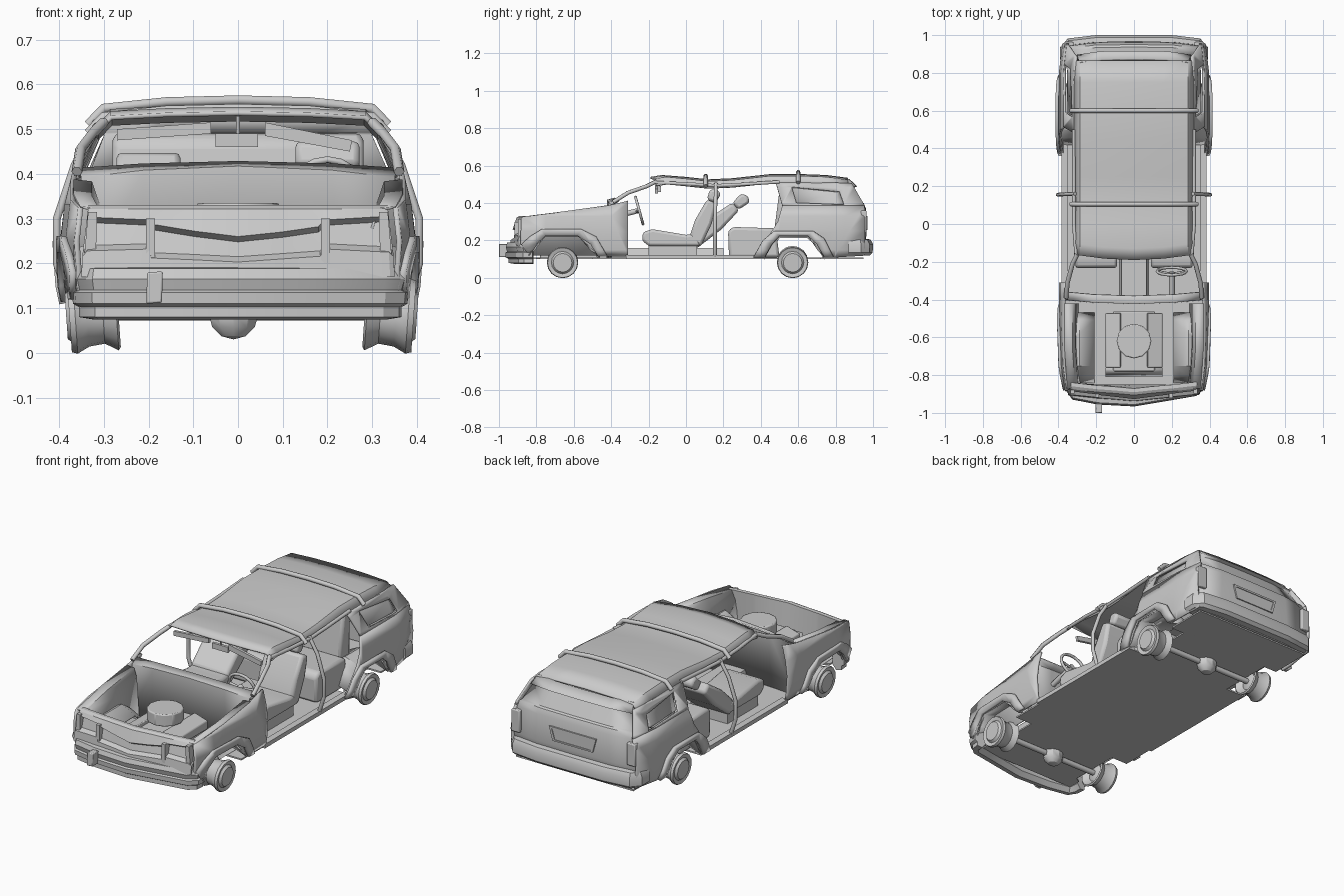
import bpy, bmesh, math
from mathutils import Vector, Matrix

if "Cube" in bpy.data.objects:
    bpy.data.objects.remove(bpy.data.objects["Cube"])

def lerp(tab, v):
    if v <= tab[0][0]: return tab[0][1]
    for (a, p), (b, q) in zip(tab, tab[1:]):
        if v <= b: return p + (q - p) * (v - a) / (b - a)
    return tab[-1][1]

SECTION = [(.08, .37), (.15, .385), (.25, .392), (.33, .382), (.40, .365), (.48, .325), (.53, .30)]
PLAN = [(-.93, .90), (-.75, .97), (-.4, 1.0), (.4, 1.0), (.8, 1.0), (.96, .95)]
def side(y, z):
    return lerp(SECTION, z) * lerp(PLAN, y)

def finish(name, bm, mirror=False, thick=0, bevel=0, angle=30):
    bmesh.ops.remove_doubles(bm, verts=bm.verts, dist=1e-5)
    bmesh.ops.recalc_face_normals(bm, faces=bm.faces)
    me = bpy.data.meshes.new(name)
    bm.to_mesh(me); bm.free()
    ob = bpy.data.objects.new(name, me)
    bpy.context.collection.objects.link(ob)
    bpy.ops.object.select_all(action='DESELECT')
    ob.select_set(True)
    bpy.context.view_layer.objects.active = ob
    if angle:
        bpy.ops.object.shade_smooth_by_angle(angle=math.radians(angle))
    if thick:
        m = ob.modifiers.new('thick', 'SOLIDIFY'); m.thickness = thick; m.offset = 0
    if bevel:
        m = ob.modifiers.new('bevel', 'BEVEL'); m.width = bevel; m.segments = 2
    if mirror:
        ob.modifiers.new('mirror', 'MIRROR')
    return ob

def loft(name, rings, closed=False, caps=False, **kw):
    bm = bmesh.new()
    vs = [[bm.verts.new(p) for p in r] for r in rings]
    n = len(rings[0])
    for a, b in zip(vs, vs[1:]):
        for i in range(n if closed else n - 1):
            j = (i + 1) % n
            bm.faces.new((a[i], a[j], b[j], b[i]))
    if caps:
        bm.faces.new(vs[0]); bm.faces.new(vs[-1])
    return finish(name, bm, **kw)

def prism(name, pts, lo, hi, axis='x', **kw):
    place = {'x': lambda p, h: (h, p[0], p[1]), 'y': lambda p, h: (p[0], h, p[1]),
             'z': lambda p, h: (p[0], p[1], h)}[axis]
    return loft(name, [[place(p, h) for p in pts] for h in (lo, hi)], True, True, **kw)

def box(name, x0, x1, y0, y1, z0, z1, **kw):
    return prism(name, [(x0, y0), (x1, y0), (x1, y1), (x0, y1)], z0, z1, 'z', **kw)

def panel(name, polys, off=0, thick=.012):
    # flat outline in (y, z) wrapped on the body side curve
    bm = bmesh.new()
    for poly in polys:
        bm.faces.new([bm.verts.new((0, y, z)) for y, z in poly])
    bmesh.ops.triangulate(bm, faces=bm.faces)
    cuts = [((0, 0, z), (0, 0, 1)) for z, _ in SECTION[1:-1]] + [((0, y, 0), (0, 1, 0)) for y in (-.75, .8)]
    for co, no in cuts:
        bmesh.ops.bisect_plane(bm, geom=bm.verts[:] + bm.edges[:] + bm.faces[:], plane_co=co, plane_no=no)
    for v in bm.verts:
        v.co.x = side(v.co.y, v.co.z) + off
    return finish(name, bm, mirror=True, thick=thick)

def strip(a, b):
    return [(a[i], a[i + 1], b[i + 1], b[i]) for i in range(len(a) - 1)]

def sweep(name, path, profile, sign):
    rings = []
    for i, p in enumerate(path):
        t = (Vector(path[min(i + 1, len(path) - 1)]) - Vector(path[max(i - 1, 0)])).normalized()
        n = Vector((t.y, -t.x)) * sign
        rings.append([(p[0] + n.x * o, p[1] + n.y * o, z) for o, z in profile])
    return loft(name, rings, True, True)

def tube(name, pts, r, cyclic=False, mirror=False):
    cu = bpy.data.curves.new(name, 'CURVE')
    cu.dimensions = '3D'; cu.bevel_depth = r; cu.bevel_resolution = 1; cu.use_fill_caps = True
    sp = cu.splines.new('POLY')
    sp.points.add(len(pts) - 1)
    for q, p in zip(sp.points, pts): q.co = (*p, 1)
    sp.use_cyclic_u = cyclic
    ob = bpy.data.objects.new(name, cu)
    bpy.context.collection.objects.link(ob)
    if mirror: ob.modifiers.new('mirror', 'MIRROR')

def cut(ob, cutter):
    m = ob.modifiers.new('recess', 'BOOLEAN'); m.operation = 'DIFFERENCE'; m.object = cutter
    cutter.hide_render = True; cutter.hide_viewport = True

# body sides: front fenders, rear quarters, window surrounds and flares
f_in = [(-.84, .12), (-.80, .18), (-.75, .225), (-.58, .225), (-.51, .18), (-.47, .115)]
f_out = [(-.88, .18), (-.83, .225), (-.77, .26), (-.56, .26), (-.48, .22), (-.42, .115)]
r_in = [(.42, .11), (.46, .18), (.50, .225), (.65, .225), (.70, .18), (.74, .11)]
r_out = [(.36, .11), (.41, .20), (.47, .25), (.68, .25), (.74, .21), (.79, .11)]
panel('front_fender', [[(-.885, .19), (-.88, .325), (-.65, .353), (-.42, .385), (-.31, .41), (-.31, .115)]
                       + f_in[::-1] + [(-.87, .12)]])
panel('front_flare', strip(f_in, f_out), .012, .016)
panel('rear_quarter', [[(.37, .11), (.49, .30), (.515, .385), (.955, .385), (.955, .12)] + [(.79, .11)] + r_in[::-1]])
panel('rear_flare', strip(r_in, r_out), .015, .016)
w_in = [(.565, .485), (.59, .40), (.845, .39), (.82, .46)]
w_out = [(.48, .51), (.515, .385), (.955, .385), (.885, .505)]
panel('window_surround', strip(w_in + w_in[:1], w_out + w_out[:1]))
panel('side_window', [w_in], -.014, .004)
box('sill', .35, .385, -.32, .42, .10, .122, mirror=True)
box('tail_lamp', .32, .370, .935, .965, .24, .36, mirror=True, bevel=.005)

# open engine bay: rim ledges, firewall and cowl
loft('bay_rim', [[(side(y, z), y, z), (side(y, z) - .04, y, z - .004), (side(y, z) - .055, y, z - .05),
                  (side(y, z) - .07, y, .12)] for y, z in ((-.87, .325), (-.65, .353), (-.42, .385))],
     mirror=True, thick=.006)
loft('firewall', [[(w * t, y + .02 * t * t, z - .025 * t * t * k) for t in (-1, -.6, 0, .6, 1)]
                  for y, z, w, k in ((-.42, .11, .37, 0), (-.42, .415, .35, 1), (-.38, .425, .355, .6))], thick=.008)

# dented nose: bands between lamp and grille openings, each opening set back
NOSE_Y = [(-.35, .025), (-.31, .008), (-.17, .005), (0, -.01), (.17, .008), (.32, .012), (.35, .03)]
def nose_pt(x, z, back=0):
    return (x * (1 - .35 * max(0, z - .20)), lerp([(.17, -.93), (.225, -.925), (.31, -.905), (.33, -.89)], z) + lerp(NOSE_Y, x) + back, z)
NX = (-.35, -.34, -.20, -.195, -.1, 0, .1, .185, .20, .34, .35)
LOW = (.215, .228, .232, .212, .208, .203, .21, .216, .232, .225, .215)
HIGH = (.31, .303, .297, .287, .272, .26, .27, .282, .297, .305, .31)
rows = []
for i, x in enumerate(NX):
    top = nose_pt(x, .329)
    rows.append([nose_pt(x, .17), nose_pt(x, LOW[i]), nose_pt(x, LOW[i] + .012, .022), nose_pt(x, HIGH[i] - .012, .022),
                 nose_pt(x, HIGH[i]), nose_pt(x, .322), (top[0], top[1] + .01, .33), (top[0], top[1] + .03, .329), (top[0], -.85, .18)])
loft('nose', rows, True, True, angle=20)
for s in (-1, 1):
    prism('lamp_divider', [(s * .186, .20), (s * .206, .20), (s * .206, .30), (s * .186, .30)], -.918, -.88, 'y')
    prism('nose_corner', [(s * .318, .20), (s * .345, .20), (s * .335, .315), (s * .315, .315)], -.898, -.86, 'y')

# bumpers and plate bracket
sweep('front_bumper', [(-.355, -.82), (-.35, -.87), (-.32, -.915), (-.19, -.94), (0, -.95), (.15, -.925), (.325, -.895),
                       (.36, -.865), (.365, -.82)],
      [(-.03, .075), (0, .08), (.0, .102), (.014, .11), (.016, .135), (.006, .14), (.014, .165), (.006, .188), (-.05, .195), (-.05, .10)], 1)
prism('plate_bracket', [(-.205, .11), (-.17, .112), (-.168, .182), (-.203, .18)], -1, -.95, 'y', bevel=.004)
sweep('rear_bumper', [(-.375, .87), (-.375, .93), (-.345, .965), (-.2, .982), (.2, .982), (.345, .965), (.375, .93), (.375, .87)],
      [(-.06, .12), (.0, .12), (.016, .135), (.018, .18), (.005, .205), (-.06, .215)], -1)

# tailgate with plate recess
loft('tailgate', [[(w * t, y - .02 * t ** 4, z) for t in (-1, -.6, 0, .6, 1)] for y, z, w in
                  ((.94, .12, .36), (.958, .23, .365), (.955, .37, .352), (.945, .395, .345), (.932, .40, .335),
                   (.89, .485, .30), (.91, .49, .30), (.87, .522, .285))], thick=.014)
plate = prism('plate_surround', [(-.14, .33), (.14, .33), (.12, .255), (-.12, .255)], .945, .97, 'y', angle=0)
cut(plate, prism('plate_cutter', [(-.125, .32), (.125, .32), (.107, .263), (-.107, .263)], .966, 1.1, 'y', angle=0))

# sagging roof, roof bars and pillars
ROOF = [(-.19, .535), (-.13, .545), (0, .535), (.12, .522), (.25, .528), (.45, .55), (.62, .55), (.75, .545), (.865, .53)]
loft('roof', [[(t * .315, y + (.03 * t * t if y < -.1 else 0), z - .012 * t * t - (.03 if abs(t) == 1 else 0))
               for t in (-1, -.9, -.5, 0, .5, .9, 1)] for y, z in ROOF], thick=.01)
for y, h in ((.105, .546), (.6, .565)):
    tube('roof_bar', [(s * x, y, h - d) for s, x, d in ((-1, .335, .055), (-1, .30, .018), (-1, .16, .004), (1, 0, 0),
                      (1, .16, .004), (1, .30, .018), (1, .335, .055))], .012)
tube('front_pillar', [(.36, -.39, .405), (.352, -.31, .455), (.325, -.21, .49), (.30, -.16, .515)], .012, mirror=True)
tube('middle_pillar', [(.375, .155, .11), (.405, .155, .20), (.405, .155, .30), (.365, .158, .42), (.312, .16, .505)], .01, mirror=True)
tube('roof_rail', [(.305, -.17, .51), (.318, 0, .503), (.318, .16, .493), (.318, .3, .50), (.318, .5, .513)], .01, mirror=True)

# floor with wheel cutouts, inner arches and tunnel
half = [(.30, -.87), (.30, -.80), (.27, -.78), (.27, -.50), (.37, -.50), (.37, .42), (.27, .42), (.27, .72), (.35, .72), (.35, .95)]
prism('floor', half + [(-x, y) for x, y in half[::-1]], .10, .108, 'z')
for nm, arc in (('front_arch', f_in), ('rear_arch', r_in)):
    loft(nm, [[(x, y, z + dz) for y, z in arc] for x, dz in ((.38, 0), (.29, .03), (.21, -.01))], mirror=True, thick=.006)
loft('tunnel', [[(x, y, z) for x, z in ((-.08, .10), (-.065, .16), (.065, .16), (.08, .10))] for y in (-.42, .20)], True, True)

# engine
box('engine_block', -.11, .11, -.78, -.46, .10, .25, bevel=.008)
prism('engine_cover', [(.07, .27), (.15, .245), (.15, .20), (.07, .20)], -.76, -.47, 'y', mirror=True, bevel=.005)
prism('air_cleaner', [(.092 * math.cos(a * math.pi / 6), -.62 + .092 * math.sin(a * math.pi / 6)) for a in range(12)], .27, .335, 'z', bevel=.006)
loft('radiator_guard', [[(x, y, z) for x in (-.15, .15)] for y, z in ((-.77, .24), (-.80, .15))], thick=.02)

# front seats, the left one reclined
def seat(c, y1, z1):
    prism('seat_cushion', [(-.235, .20), (-.23, .245), (-.18, .26), (.0, .23), (.06, .235), (.08, .17), (-.2, .17)], c - .11, c + .11, bevel=.014)
    box('seat_base', c - .09, c + .09, -.2, .06, .10, .18)
    a, b = Vector((.06, .20)), Vector((y1, z1))
    d = (b - a).normalized(); n = Vector((-d.y, d.x))
    k = lambda t, o: tuple(a + (b - a) * t + n * o)
    prism('seat_back', [k(-.1, -.03), k(0, .045), k(.35, .05), k(.80, .03), k(.80, -.025), k(.4, -.04)], c - .11, c + .11, bevel=.016)
    prism('headrest', [k(.80, .03), k(1.0, .035), k(1.05, 0), k(1.0, -.03), k(.80, -.02)], c - .072, c + .072, bevel=.014)
seat(.2, .16, .46)
seat(-.2, .32, .425)

# rear seat
prism('rear_seat', [(.23, .11), (.225, .25), (.25, .272), (.48, .265), (.50, .11)], -.31, .31, bevel=.015)
prism('rear_seat_back', [(.47, .24), (.50, .47), (.53, .495), (.565, .47), (.56, .24)], -.28, .28, bevel=.015)

# steering wheel, visors and mirror
ring = [(.2 + .078 * math.cos(a * math.pi / 8), -.25 - .02 * math.sin(a * math.pi / 8), .36 + .072 * math.sin(a * math.pi / 8)) for a in range(16)]
tube('steering_wheel', ring, .008, cyclic=True)
tube('wheel_spokes', [ring[0], (.2, -.265, .355), ring[8]], .007)
tube('steering_column', [(.2, -.255, .36), (.2, -.41, .32)], .016)
prism('left_visor', [(-.27, .475), (-.06, .49), (-.06, .515), (-.27, .50)], -.165, -.15, 'y')
prism('right_visor', [(.06, .485), (.25, .45), (.255, .475), (.06, .515)], -.165, -.15, 'y')
box('mirror', -.05, .045, -.15, -.135, .46, .49)
tube('mirror_stem', [(0, -.14, .48), (0, -.15, .53)], .005)

# bare rims, axles and differentials
SPOOL = [(-.04, .02), (-.03, .045), (-.055, .076), (-.05, .083), (-.02, .066), (.015, .07), (.042, .084), (.055, .08), (.05, .06), (.062, .05), (.062, .02)]
for y in (-.66, .57):
    for s in (-1, 1):
        w = loft('wheel', [[(s * x, r * math.cos(a * math.pi / 8), r * math.sin(a * math.pi / 8)) for a in range(16)] for x, r in SPOOL], True, True)
        w.location = (s * .33 + .008, y, .085)
        w.rotation_euler = (0, s * math.radians(4), 0)
    tube('axle', [(-.32, y, .085), (.32, y, .085)], .015)
    bm = bmesh.new()
    bmesh.ops.create_uvsphere(bm, u_segments=10, v_segments=6, radius=.055,
                              matrix=Matrix.Translation((-.01, y, .085)) @ Matrix.Diagonal((1.05, .9, 1, 1)))
    finish('differential', bm)
